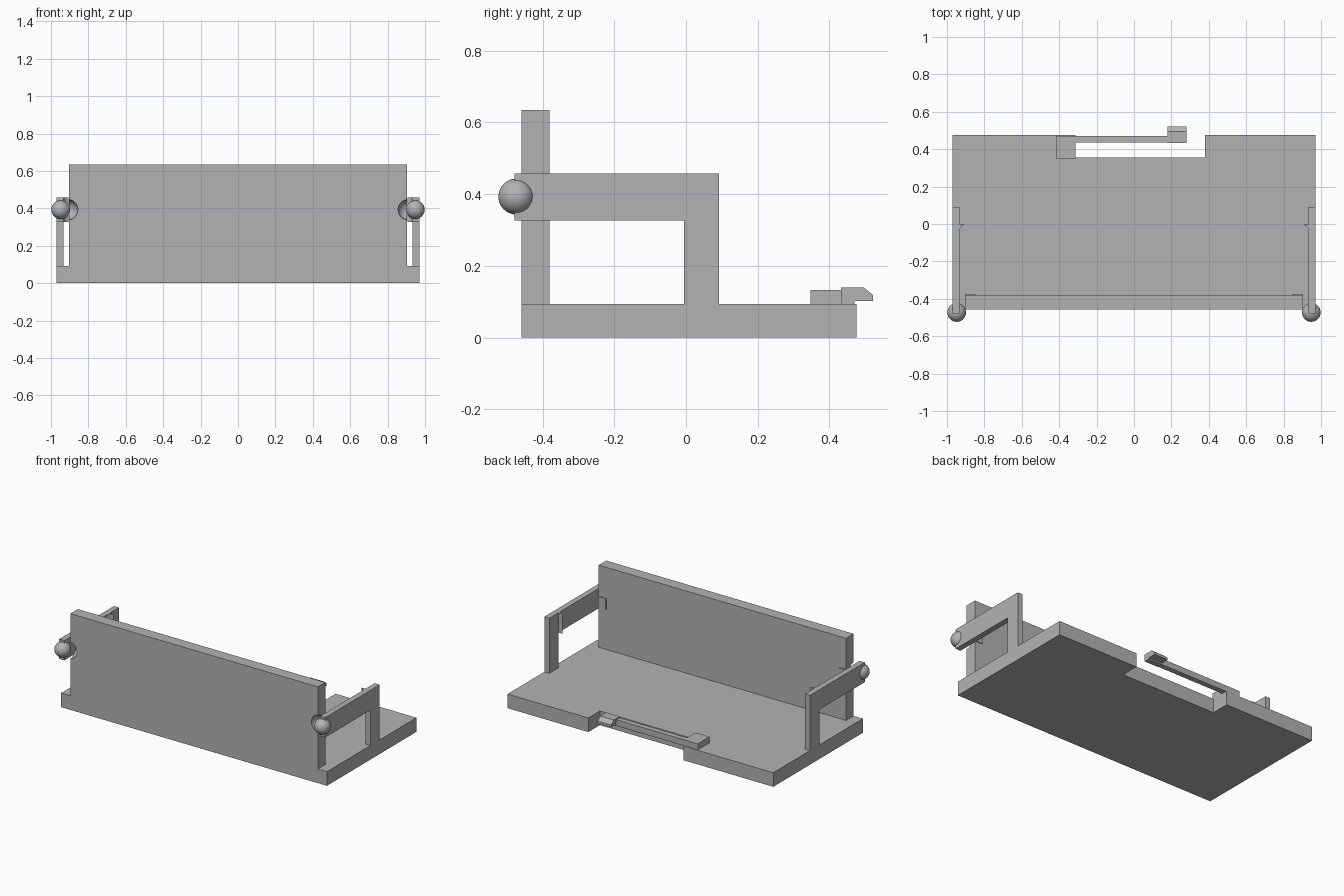
import bpy, bmesh

cube = bpy.data.objects.get("Cube")
if cube:
    bpy.data.objects.remove(cube, do_unlink=True)

GREY = (0.45, 0.45, 0.45, 1)
mat = bpy.data.materials.new("plain grey")
mat.use_nodes = True
mat.diffuse_color = GREY
mat.node_tree.nodes["Principled BSDF"].inputs["Base Color"].default_value = GREY


def finish(name, bm):
    bmesh.ops.recalc_face_normals(bm, faces=bm.faces)
    mesh = bpy.data.meshes.new(name)
    bm.to_mesh(mesh)
    bm.free()
    mesh.materials.append(mat)
    ob = bpy.data.objects.new(name, mesh)
    bpy.context.collection.objects.link(ob)
    return ob


def prism(name, axis, profile, lo, hi):
    """Extrude a 2D profile along x (points y,z) or along z (points x,y)."""
    bm = bmesh.new()
    place = (lambda a, b: (lo, a, b)) if axis == "x" else (lambda a, b: (a, b, lo))
    face = bm.faces.new([bm.verts.new(place(a, b)) for a, b in profile])
    out = bmesh.ops.extrude_face_region(bm, geom=[face])
    verts = [v for v in out["geom"] if isinstance(v, bmesh.types.BMVert)]
    d = hi - lo
    bmesh.ops.translate(bm, verts=verts, vec=(d, 0, 0) if axis == "x" else (0, 0, d))
    return finish(name, bm)


def box(name, x, y, z):
    corners = [(x[0], y[0]), (x[1], y[0]), (x[1], y[1]), (x[0], y[1])]
    return prism(name, "z", corners, *z)


def ball(name, centre, radius):
    bm = bmesh.new()
    bmesh.ops.create_uvsphere(bm, u_segments=40, v_segments=24, radius=radius)
    bmesh.ops.translate(bm, verts=bm.verts, vec=centre)
    for f in bm.faces:
        f.smooth = True
    return finish(name, bm)


BASE_TOP = 0.093
ARM_LOW, ARM_TOP = 0.326, 0.457
PIVOT_Z = 0.393

# Base plate with the latch notch in its back edge
prism("base_plate", "z", [(-0.97, -0.458), (0.97, -0.458), (0.97, 0.475), (0.38, 0.475),
                          (0.38, 0.355), (-0.313, 0.355), (-0.313, 0.475), (-0.97, 0.475)],
      0, BASE_TOP)

# Upright front panel
panel = box("front_panel", (-0.903, 0.903), (-0.458, -0.38), (BASE_TOP, 0.635))

for side, s in (("left", 1), ("right", -1)):
    # Bracket: post and forward arm in one profile
    prism(side + "_bracket", "x",
          [(-0.005, BASE_TOP), (0.092, BASE_TOP), (0.092, ARM_TOP), (-0.478, ARM_TOP),
           (-0.478, ARM_LOW), (-0.005, ARM_LOW)], s * 0.933, s * 0.97)
    # Small stop lug inside the arm, next to the post
    prism(side + "_stop_lug", "z",
          [(s * 0.933, -0.004), (s * 0.905, -0.004), (s * 0.921, -0.012), (s * 0.933, -0.032)],
          ARM_LOW, ARM_TOP)
    # Pivot ball on the arm tip
    ball(side + "_pivot_ball", (s * 0.948, -0.473, PIVOT_Z), 0.05)
    # Rounded socket in the panel edge, backed by a thin pad
    cutter = ball(side + "_socket_cutter", (s * 0.911, -0.458, PIVOT_Z), 0.055)
    cutter.hide_render = True
    cutter.hide_viewport = True
    cutter.display_type = "WIRE"
    cut = panel.modifiers.new(side + "_socket", "BOOLEAN")
    cut.operation = "DIFFERENCE"
    cut.solver = "EXACT"
    cut.object = cutter
    box(side + "_socket_pad", sorted((s * 0.848, s * 0.903)), (-0.385, -0.374), (0.36, 0.43))

# Spring latch: anchor, thin beam and hooked tip
LATCH_TOP = 0.133
prism("latch_beam", "z", [(-0.415, 0.347), (-0.313, 0.347), (-0.313, 0.435), (0.28, 0.435),
                          (0.28, 0.47), (-0.415, 0.47)], BASE_TOP, LATCH_TOP)
prism("latch_hook", "x", [(0.432, BASE_TOP), (0.466, BASE_TOP), (0.472, 0.102), (0.522, 0.102),
                          (0.522, 0.118), (0.495, 0.14), (0.432, 0.14)], 0.18, 0.28)
